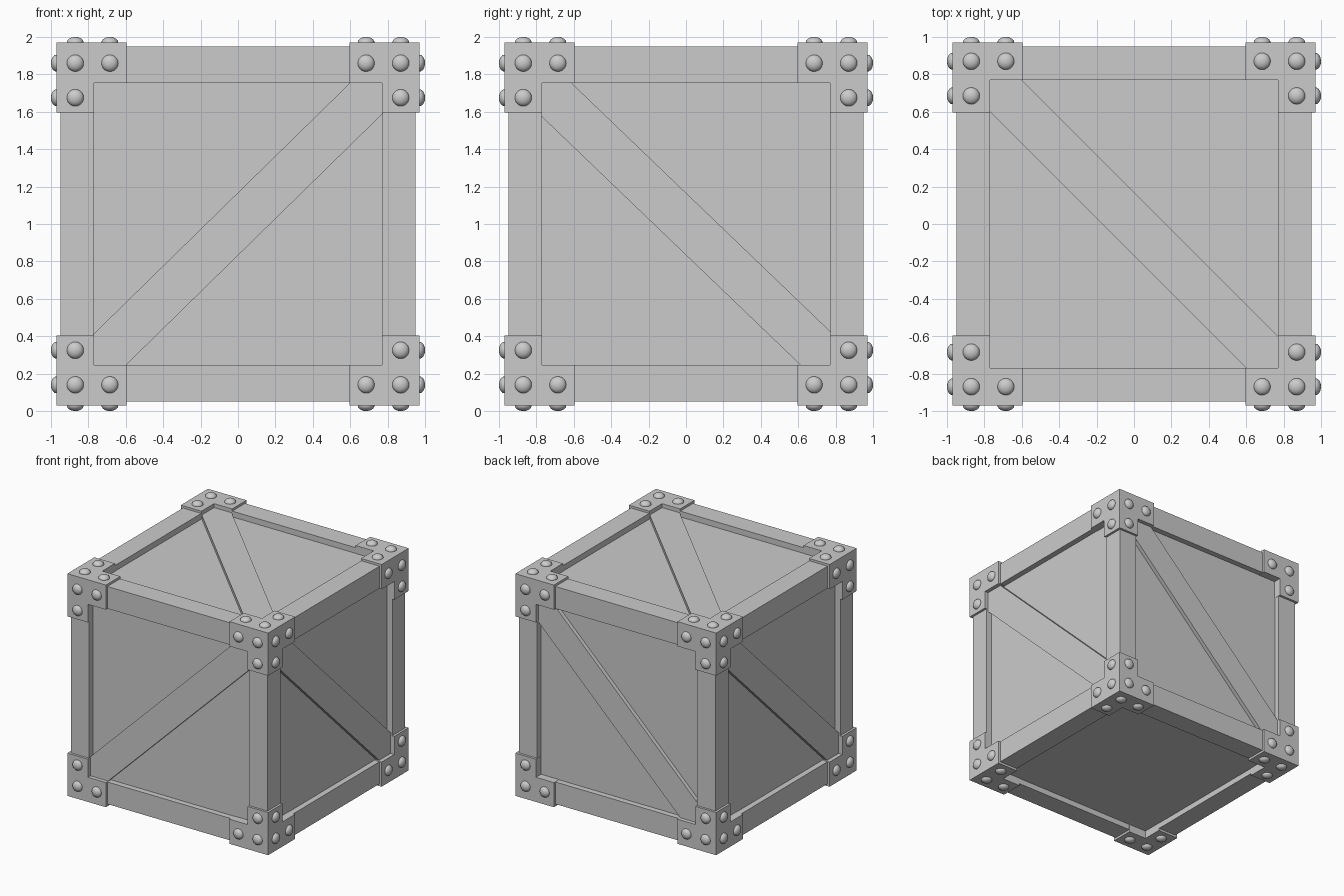
import bpy, bmesh
from math import pi
from mathutils import Matrix, Vector

if "Cube" in bpy.data.objects:
    bpy.data.objects.remove(bpy.data.objects["Cube"])

CENTRE = Vector((0, 0, 1))
OUT = 0.95                        # outer face of the beams
INNER = Vector((0.773, 0.773, 0.757))  # inner edges of the frame
BRACKET = 0.97                    # outer face of the corner brackets
ARM = 0.597                       # where bracket arms end


def add_box(bm, lo, hi, mat=Matrix()):
    lo, hi = Vector(lo), Vector(hi)
    m = mat @ Matrix.Translation((lo + hi) / 2) @ Matrix.Diagonal((*(hi - lo), 1))
    return bmesh.ops.create_cube(bm, size=1, matrix=m)


def finish(name, bm, mirror=None, smooth=False):
    bmesh.ops.recalc_face_normals(bm, faces=bm.faces)
    me = bpy.data.meshes.new(name)
    for f in bm.faces:
        f.smooth = smooth
    bm.to_mesh(me)
    bm.free()
    ob = bpy.data.objects.new(name, me)
    ob.location = CENTRE
    bpy.context.collection.objects.link(ob)
    if mirror:
        mod = ob.modifiers.new("mirror", 'MIRROR')
        mod.use_axis = mirror
        mod.use_mirror_merge = False
    return ob


# Recessed panels: one solid core
bm = bmesh.new()
add_box(bm, (-0.9,) * 3, (0.9,) * 3)
finish("panels", bm)

# Frame beams, one per axis, mirrored to all twelve edges
for axis, label in enumerate("xyz"):
    lo, hi = INNER.copy(), Vector((OUT,) * 3)
    lo[axis], hi[axis] = -0.8, 0.8
    bm = bmesh.new()
    add_box(bm, lo, hi)
    finish("beam_" + label, bm, [i != axis for i in range(3)])

# Diagonal braces on the four sides and the top
def brace(name, face, angle):
    bm = bmesh.new()
    add_box(bm, (-1.1, -0.12, 0.85), (1.1, 0.12, 0.935),
            face @ Matrix.Rotation(angle, 4, 'Z'))
    finish(name, bm)


def side(turn):
    return Matrix.Rotation(turn, 4, 'Z') @ Matrix.Rotation(pi / 2, 4, 'X')


brace("front_brace", side(0), 0.775)
brace("right_brace", side(pi / 2), -0.765)
brace("back_brace", side(pi), -0.775)
brace("left_brace", side(-pi / 2), -0.765)
brace("top_brace", Matrix(), -pi / 4)

# Corner brackets: a cube with three arms pulled out along the beams
bm = bmesh.new()
add_box(bm, INNER - Vector((0.002,) * 3), (BRACKET,) * 3)
bm.normal_update()
inward = [f for f in bm.faces if sum(f.normal) < 0]
for f in bmesh.ops.extrude_discrete_faces(bm, faces=inward)["faces"]:
    f.normal_update()
    axis = max(range(3), key=lambda i: abs(f.normal[i]))
    for v in f.verts:
        v.co[axis] = ARM
bmesh.ops.remove_doubles(bm, verts=bm.verts, dist=1e-5)
finish("corner_brackets", bm, (True, True, True))

# Domed rivets: three on each outer bracket face
near, far = Vector((0.87, 0.87, 0.86)), Vector((0.685, 0.685, 0.675))
bm = bmesh.new()
for axis in range(3):
    a, b = (axis + 1) % 3, (axis + 2) % 3
    turn = Vector((0, 0, 1)).rotation_difference(
        Vector([float(i == axis) for i in range(3)])).to_matrix().to_4x4()
    for moved in (None, a, b):
        p = near.copy()
        if moved is not None:
            p[moved] = far[moved]
        p[axis] = BRACKET
        bmesh.ops.create_uvsphere(
            bm, u_segments=20, v_segments=12, radius=1,
            matrix=Matrix.Translation(p) @ turn @ Matrix.Diagonal((0.045, 0.045, 0.03, 1)))
finish("rivets", bm, (True, True, True), smooth=True)
